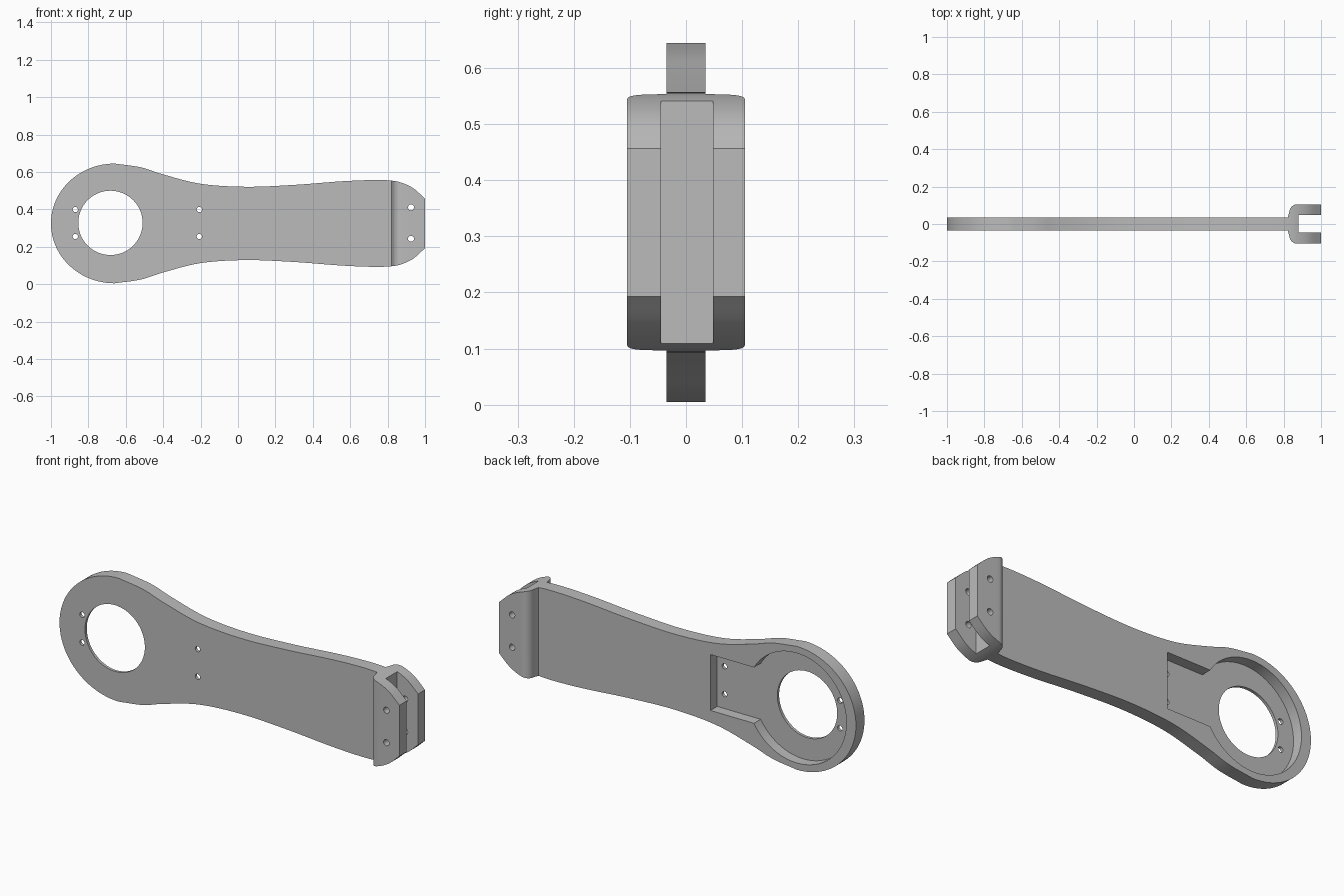
import bpy, bmesh, math
from mathutils import Vector

if "Cube" in bpy.data.objects:
    bpy.data.objects.remove(bpy.data.objects["Cube"], do_unlink=True)

MID_Z = 0.325
HALF_PLATE = 0.035

grey = bpy.data.materials.new("plain grey")
grey.use_nodes = True
grey.diffuse_color = (0.5, 0.5, 0.5, 1)
grey.node_tree.nodes["Principled BSDF"].inputs["Base Color"].default_value = (0.5, 0.5, 0.5, 1)


def prism(name, points, low, high, axis):
    """Extrude a 2D outline: along y it holds (x, z), along z it holds (x, y)."""
    bm = bmesh.new()
    place = (lambda u, v: (u, low, v)) if axis == "y" else (lambda u, v: (u, v, low))
    face = bm.faces.new([bm.verts.new(place(u, v)) for u, v in points])
    out = bmesh.ops.extrude_face_region(bm, geom=[face])
    shift = Vector((0, high - low, 0)) if axis == "y" else Vector((0, 0, high - low))
    bmesh.ops.translate(bm, vec=shift,
                        verts=[g for g in out["geom"] if isinstance(g, bmesh.types.BMVert)])
    bmesh.ops.recalc_face_normals(bm, faces=bm.faces[:])
    mesh = bpy.data.meshes.new(name)
    bm.to_mesh(mesh)
    bm.free()
    mesh.materials.append(grey)
    obj = bpy.data.objects.new(name, mesh)
    bpy.context.collection.objects.link(obj)
    return obj


def arc(cx, cy, rx, ry, start, end, steps):
    angles = [math.radians(start + (end - start) * i / steps) for i in range(steps + 1)]
    return [(cx + rx * math.cos(a), cy + ry * math.sin(a)) for a in angles]


def spline(points, steps=6):
    """Smooth curve through the points."""
    p = [Vector(q) for q in points]
    p = [2 * p[0] - p[1]] + p + [2 * p[-1] - p[-2]]
    result = []
    for a, b, c, d in zip(p, p[1:], p[2:], p[3:]):
        for i in range(steps):
            t = i / steps
            result.append(tuple(0.5 * (2 * b + (c - a) * t + (2 * a - 5 * b + 4 * c - d) * t ** 2
                                       + (3 * b - a - 3 * c + d) * t ** 3)))
    return result + [tuple(p[-2])]


def combine(target, tool, operation):
    mod = target.modifiers.new("cut", "BOOLEAN")
    mod.operation = operation
    mod.solver = "EXACT"
    mod.object = tool
    bpy.context.view_layer.objects.active = target
    bpy.ops.object.modifier_apply(modifier=mod.name)
    bpy.data.objects.remove(tool, do_unlink=True)


# Side outline of the arm, as height above its centre line, then mirrored
head = arc(-0.66, 0, 0.34, 0.32, 180, 90, 24)
waist = spline([(-0.66, 0.32), (-0.52, 0.3), (-0.4, 0.262), (-0.2, 0.212), (0.04, 0.196),
                (0.3, 0.206), (0.55, 0.225), (0.72, 0.232), (0.82, 0.229), (0.88, 0.216),
                (0.94, 0.186), (1.0, 0.132)])
upper = head[:-1] + waist
outline = [(x, MID_Z + h) for x, h in upper] + [(x, MID_Z - h) for x, h in reversed(upper[1:])]
arm = prism("link_arm", outline, -0.2, 0.2, "y")

# Plan profile: thin plate that widens into a slotted fork
shoulder = [(-1.1, HALF_PLATE), (0.822, HALF_PLATE)] + arc(0.872, 0.06, 0.042, 0.045, 175, 90, 10)
shoulder.append((1.1, 0.105))
slot = [(1.1, 0.048), (0.88, 0.048), (0.88, -0.045), (1.1, -0.045)]
plan = shoulder + slot + [(x, -y) for x, y in reversed(shoulder)]
combine(arm, prism("plan_cutter", plan, -0.2, 0.9, "z"), "INTERSECT")

# Keyhole-shaped pocket in the back
half_key, radius = 0.145, 0.285
corner = math.degrees(math.asin(half_key / radius))
pocket = arc(-0.66, MID_Z, radius, radius, corner, 360 - corner, 56)
pocket += [(-0.165, MID_Z - half_key), (-0.165, MID_Z + half_key)]
combine(arm, prism("pocket_cutter", pocket, -0.02, 0.07, "y"), "DIFFERENCE")

# Large bore, screw holes and fork pin holes
holes = [(-0.682, MID_Z + 0.003, 0.172, 64)]
for x, offset, r in ((-0.87, 0.072, 0.014), (-0.207, 0.072, 0.014), (0.925, 0.084, 0.016)):
    holes += [(x, MID_Z + 0.002 + side * offset, r, 20) for side in (-1, 1)]
for x, z, r, count in holes:
    ring = arc(x, z, r, r, 0, 360, count)[:-1]
    combine(arm, prism("hole_cutter", ring, -0.3, 0.3, "y"), "DIFFERENCE")

# Smooth curved walls, keep hard edges
bpy.ops.object.select_all(action="DESELECT")
arm.select_set(True)
bpy.context.view_layer.objects.active = arm
bpy.ops.object.shade_smooth_by_angle(angle=math.radians(25))
